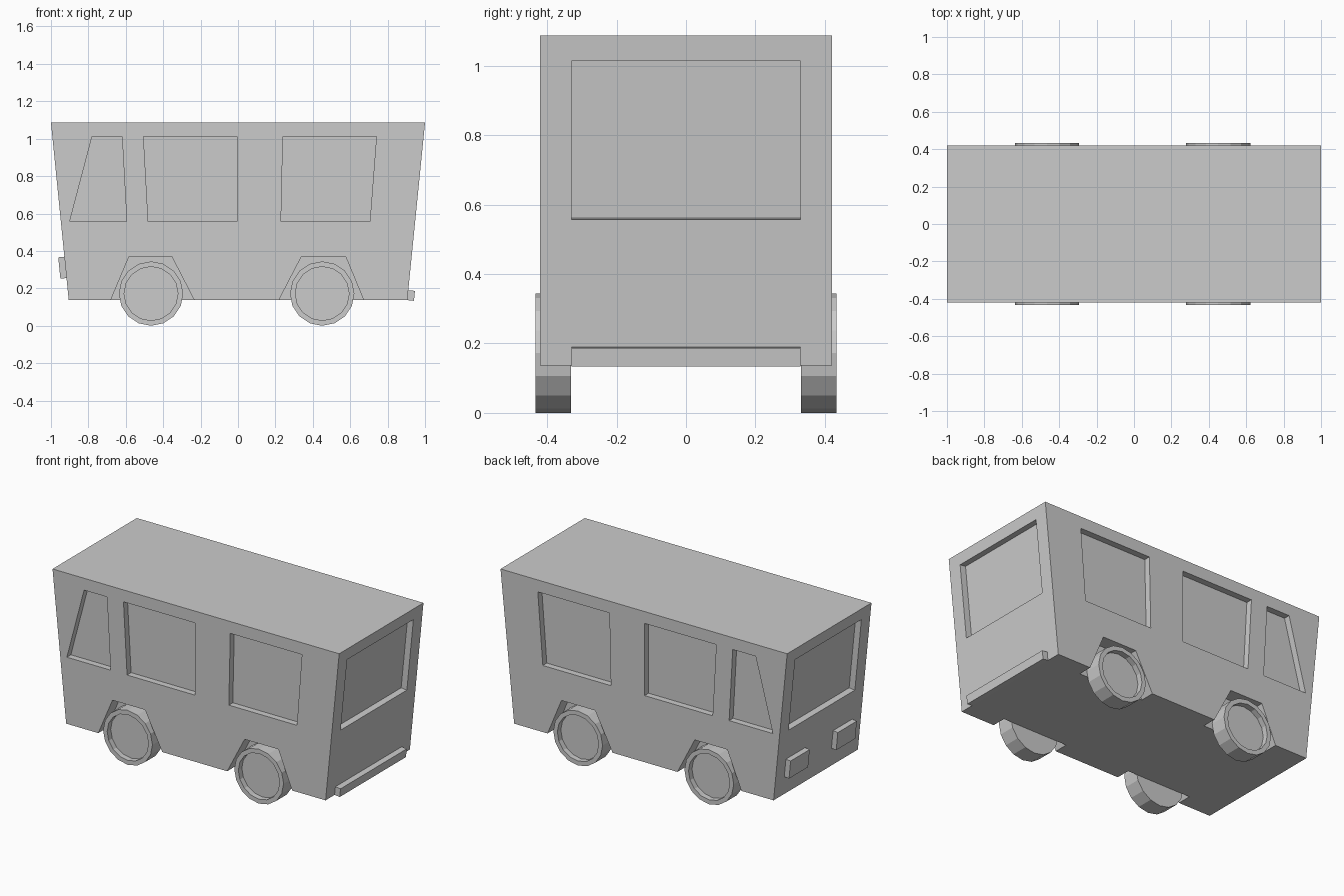
import bpy, bmesh
from math import radians
from mathutils import Matrix, Vector

if "Cube" in bpy.data.objects:
    bpy.data.objects.remove(bpy.data.objects["Cube"])


def prism(name, pts, y0, y1):
    """Extrude an (x, z) outline from y0 to y1."""
    bm = bmesh.new()
    face = bm.faces.new([bm.verts.new((x, y0, z)) for x, z in pts])
    ext = bmesh.ops.extrude_face_region(bm, geom=[face])["geom"]
    verts = [v for v in ext if isinstance(v, bmesh.types.BMVert)]
    bmesh.ops.translate(bm, verts=verts, vec=(0, y1 - y0, 0))
    bmesh.ops.recalc_face_normals(bm, faces=bm.faces)
    return finish(name, bm)


def finish(name, bm):
    me = bpy.data.meshes.new(name)
    bm.to_mesh(me)
    bm.free()
    ob = bpy.data.objects.new(name, me)
    bpy.context.collection.objects.link(ob)
    return ob


def end_slab(side, z0, z1, inner, outer):
    """Outline hugging the sloped end wall, offset along its normal."""
    pts = []
    for z, d in ((z0, inner), (z0, outer), (z1, outer), (z1, inner)):
        x = 0.905 + 0.1 * (z - 0.14)
        pts.append((side * (x + 0.995 * d), z - 0.1 * d))
    return pts


def cut(target, cutter):
    mod = target.modifiers.new("cut", 'BOOLEAN')
    mod.object = cutter
    mod.solver = 'EXACT'
    bpy.context.view_layer.objects.active = target
    bpy.ops.object.modifier_apply(modifier=mod.name)
    bpy.data.objects.remove(cutter)


# Body
W = 0.42
body = prism("bus_body", [(-1, 1.09), (-0.905, 0.14), (0.905, 0.14), (1, 1.09)], -W, W)

# Side windows and wheel arches, cut on both sides
windows = [
    [(-0.78, 1.015), (-0.62, 1.015), (-0.595, 0.56), (-0.90, 0.56)],
    [(-0.505, 1.015), (-0.005, 1.015), (-0.005, 0.56), (-0.48, 0.56)],
    [(0.24, 1.015), (0.74, 1.015), (0.705, 0.56), (0.23, 0.56)],
]
arches = [
    [(-0.706, 0.08), (-0.582, 0.374), (-0.355, 0.374), (-0.203, 0.08)],
    [(0.187, 0.08), (0.34, 0.374), (0.575, 0.374), (0.697, 0.08)],
]
for outlines, depth in ((windows, 0.04), (arches, 0.09)):
    for pts in outlines:
        for s in (-1, 1):
            cut(body, prism("cutter", pts, s * (W - depth), s * (W + 0.1)))

# End windows
for side in (-1, 1):
    cut(body, prism("cutter", end_slab(side, 0.56, 1.017, -0.04, 0.06), -0.33, 0.33))

# Bumper and lamps
prism("bumper", end_slab(1, 0.14, 0.193, -0.005, 0.036), -0.33, 0.33)
for s, label in ((-1, "right"), (1, "left")):
    prism("lamp_" + label, end_slab(-1, 0.258, 0.372, -0.005, 0.033), s * 0.14, s * 0.33)


# Wheels with a recessed hub
def wheel(name, x, z, s):
    bm = bmesh.new()
    bmesh.ops.create_cone(bm, cap_ends=True, segments=16, radius1=0.172,
                          radius2=0.172, depth=0.103)
    cap = max(bm.faces, key=lambda f: f.calc_center_median().z)
    bmesh.ops.inset_region(bm, faces=[cap], thickness=0.028)
    ext = bmesh.ops.extrude_face_region(bm, geom=[cap])["geom"]
    bmesh.ops.delete(bm, geom=[cap], context='FACES_ONLY')
    verts = [v for v in ext if isinstance(v, bmesh.types.BMVert)]
    bmesh.ops.translate(bm, verts=verts, vec=(0, 0, -0.035))
    bmesh.ops.recalc_face_normals(bm, faces=bm.faces)
    bm.transform(Matrix.Translation((x, s * 0.3825, z)) @ Matrix.Rotation(radians(-90 * s), 4, 'X'))
    return finish(name, bm)


for s, label in ((-1, "right"), (1, "left")):
    wheel("front_wheel_" + label, -0.465, 0.175, s)
    wheel("rear_wheel_" + label, 0.45, 0.175, s)

# Rest the tyres on the ground
low = min(v.co.z for o in bpy.data.objects for v in o.data.vertices)
for o in bpy.data.objects:
    o.data.transform(Matrix.Translation(Vector((0, 0, -low))))
